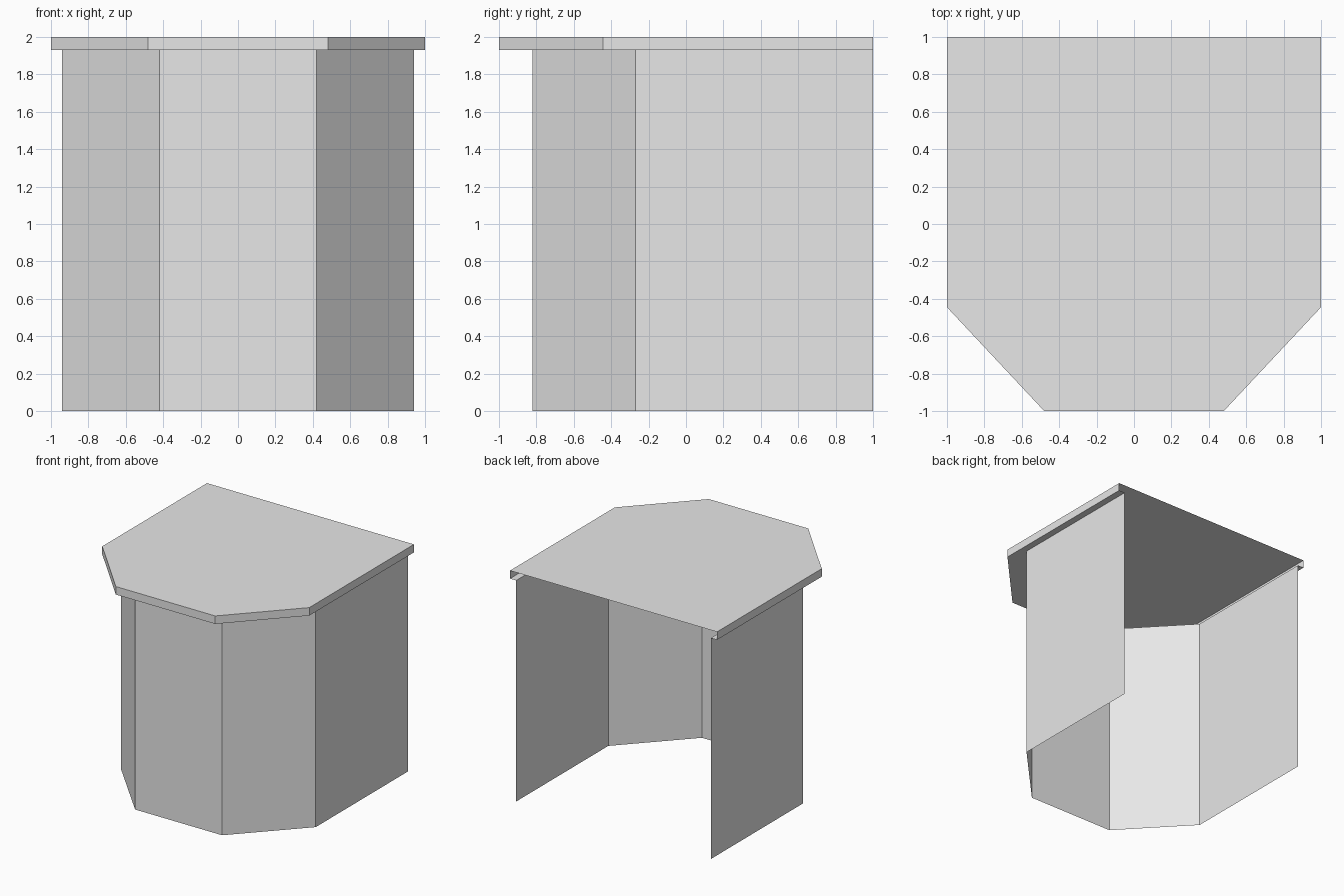
import bpy
import bmesh

cube = bpy.data.objects.get("Cube")
if cube:
    bpy.data.objects.remove(cube, do_unlink=True)

grey = bpy.data.materials.new("light_grey")
grey.use_nodes = True
colour = (0.8, 0.8, 0.8, 1.0)
grey.diffuse_color = colour
grey.node_tree.nodes["Principled BSDF"].inputs["Base Color"].default_value = colour

BACK, CAP_BASE, CAP_TOP = 1.0, 1.93, 2.0


def outline(side, shoulder, front_half, front):
    """Open plan outline, from the back right corner round the front."""
    half = [(side, BACK), (side, shoulder), (front_half, front)]
    return [(-x, y) for x, y in half] + half[::-1]


def ring(bm, points, z):
    return [bm.verts.new((x, y, z)) for x, y in points]


def strip(bm, a, b):
    """Join two open rings with quads."""
    for i in range(len(a) - 1):
        bm.faces.new((a[i], a[i + 1], b[i + 1], b[i]))


def finish(bm, name):
    mesh = bpy.data.meshes.new(name)
    bm.to_mesh(mesh)
    bm.free()
    mesh.materials.append(grey)
    obj = bpy.data.objects.new(name, mesh)
    bpy.context.collection.objects.link(obj)


wall_plan = outline(0.94, -0.27, 0.42, -0.82)
cap_plan = outline(1.0, -0.445, 0.48, -1.0)

# Thin walls, open at the back
bm = bmesh.new()
strip(bm, ring(bm, wall_plan, 0), ring(bm, wall_plan, CAP_BASE))
finish(bm, "walls")

# Hollow cap: narrow ledge under the overhang, rim and flat top
bm = bmesh.new()
inner = ring(bm, wall_plan, CAP_BASE)
lower = ring(bm, cap_plan, CAP_BASE)
upper = ring(bm, cap_plan, CAP_TOP)
strip(bm, inner, lower)
strip(bm, lower, upper)
bm.faces.new(upper)
finish(bm, "cap")
